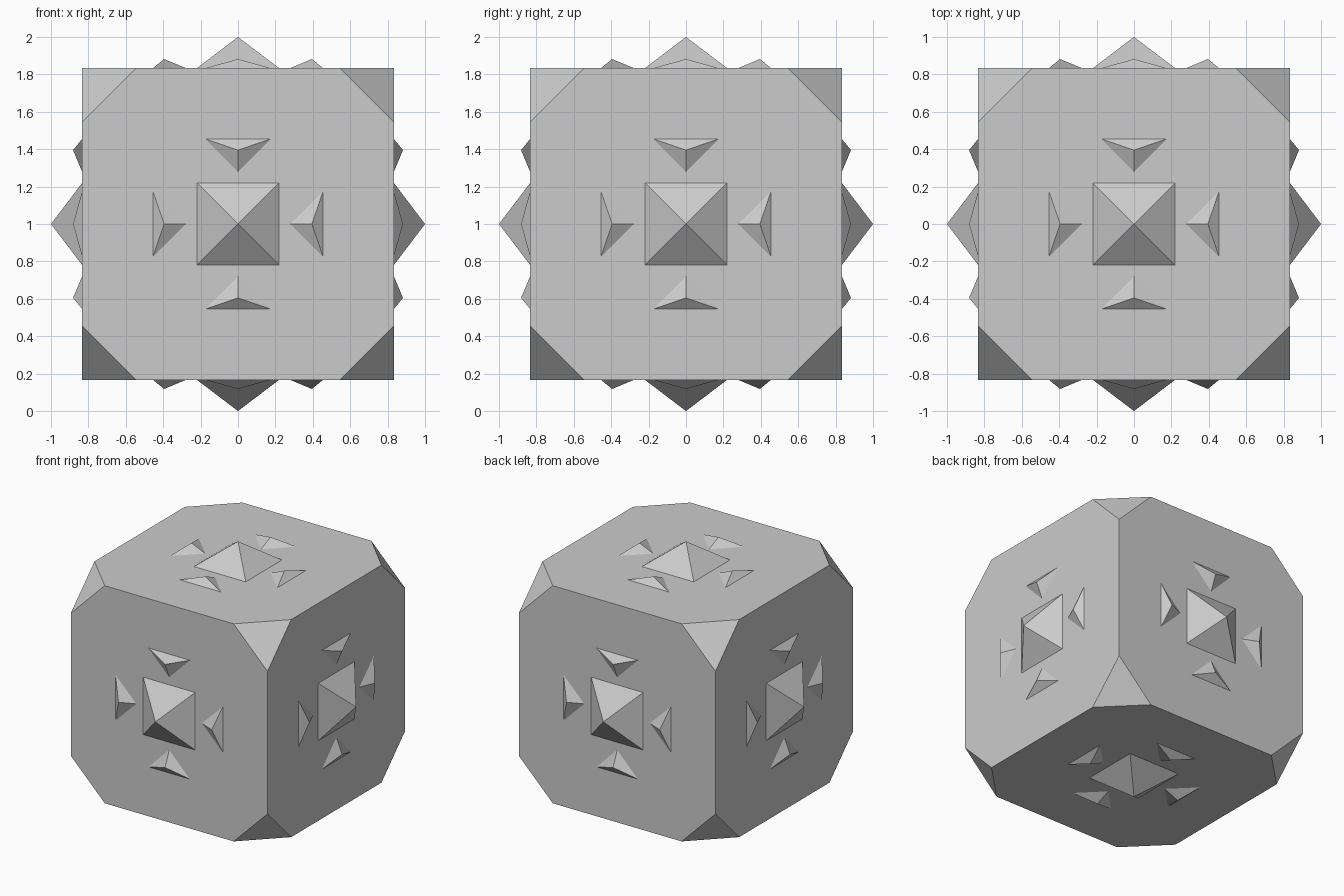
import bpy, bmesh
from math import pi
from itertools import product
from mathutils import Matrix, Vector

if "Cube" in bpy.data.objects:
    bpy.data.objects.remove(bpy.data.objects["Cube"])

H = 0.833      # half width of the block
CUT = 0.546    # where the corner cuts meet the edges
SINK = 0.02    # how far studs run into the block
CENTRE = Matrix.Translation((0, 0, 1))


def hull_object(name, points, matrix):
    bm = bmesh.new()
    for p in points:
        bm.verts.new(matrix @ Vector(p))
    bmesh.ops.convex_hull(bm, input=bm.verts)
    bmesh.ops.dissolve_limit(bm, angle_limit=0.01, verts=bm.verts, edges=bm.edges)
    bmesh.ops.recalc_face_normals(bm, faces=bm.faces)
    mesh = bpy.data.meshes.new(name)
    bm.to_mesh(mesh)
    bm.free()
    obj = bpy.data.objects.new(name, mesh)
    bpy.context.collection.objects.link(obj)


def spike(name, base, apex, matrix):
    # Continue the slopes below the block's surface so the seams stay clean
    apex = Vector(apex)
    k = (apex.z - H + SINK) / (apex.z - H)
    points = [apex + (Vector((x, y, H)) - apex) * k for x, y in base]
    hull_object(name, points + [apex], matrix)


# Cube with its eight corners cut off
corners = []
for s in product((-1, 1), repeat=3):
    for axis in range(3):
        corners.append([s[i] * (CUT if i == axis else H) for i in range(3)])
hull_object("block", corners, CENTRE)

# One square pyramid and four small triangular spikes on every side
sides = {
    "top": Matrix.Identity(4),
    "bottom": Matrix.Rotation(pi, 4, 'X'),
    "front": Matrix.Rotation(pi / 2, 4, 'X'),
    "back": Matrix.Rotation(-pi / 2, 4, 'X'),
    "right": Matrix.Rotation(pi / 2, 4, 'Y'),
    "left": Matrix.Rotation(-pi / 2, 4, 'Y'),
}
for side, rot in sides.items():
    m = CENTRE @ rot
    spike(side + "_pyramid", [(-.22, -.22), (.22, -.22), (.22, .22), (-.22, .22)],
          (0, 0, 1), m)
    for i in range(4):
        spike(f"{side}_small_spike_{i + 1}", [(-.175, .455), (.175, .455), (0, .278)],
              (0, .395, .882), m @ Matrix.Rotation(i * pi / 2, 4, 'Z'))
